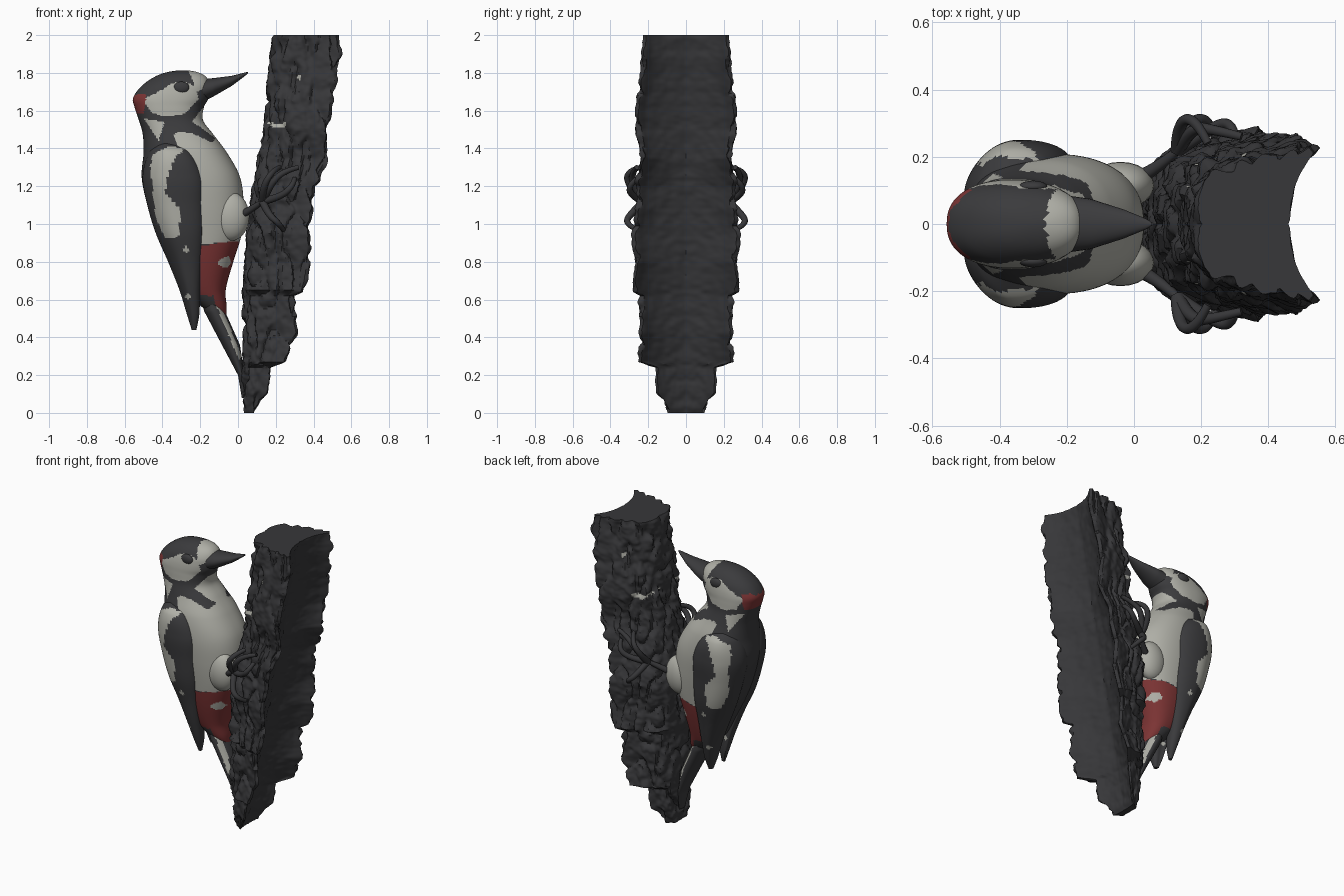
import bpy, bmesh, math
from mathutils import Vector, noise

cube = bpy.data.objects.get("Cube")
if cube:
    bpy.data.objects.remove(cube)


def material(name, rgb):
    m = bpy.data.materials.new(name)
    m.use_nodes = True
    m.diffuse_color = (*rgb, 1)
    m.node_tree.nodes["Principled BSDF"].inputs["Base Color"].default_value = (*rgb, 1)
    return m


black = material("black feathers", (.043, .043, .046))
white = material("off white feathers", (.43, .43, .385))
red = material("dull red feathers", (.2, .034, .034))
bark = material("dark bark", (.038, .038, .041))
BLACK, WHITE, RED = range(3)
plumage = [black, white, red]


def sample(rows, t, smooth):
    """Interpolate the cross-section sizes at height t."""
    i = 0
    while i < len(rows) - 2 and t > rows[i + 1][0]:
        i += 1
    a, b = rows[i], rows[i + 1]
    before, after = rows[max(i - 1, 0)], rows[min(i + 2, len(rows) - 1)]
    h = b[0] - a[0]
    f = (t - a[0]) / h
    out = []
    for k in range(1, len(a)):
        if smooth:
            ma = (b[k] - before[k]) / (b[0] - before[0]) * h
            mb = (after[k] - a[k]) / (after[0] - a[0]) * h
            out.append((2*f**3 - 3*f*f + 1) * a[k] + (f**3 - 2*f*f + f) * ma
                       + (3*f*f - 2*f**3) * b[k] + (f**3 - f*f) * mb)
        else:
            out.append(a[k] + (b[k] - a[k]) * f)
    return out


def oval(n, power=1):
    pts = []
    for k in range(n):
        c, s = math.cos(math.tau * k / n), math.sin(math.tau * k / n)
        pts.append((math.copysign(abs(c)**power, c), math.copysign(abs(s)**power, s)))
    return pts


def resample(pts, n):
    """Spread n points evenly round a closed outline."""
    pts = [Vector(p) for p in pts]
    edges = [(p, pts[(i + 1) % len(pts)]) for i, p in enumerate(pts)]
    total = sum((b - a).length for a, b in edges)
    out = []
    for k in range(n):
        d = total * k / n
        for a, b in edges:
            if d <= (b - a).length:
                break
            d -= (b - a).length
        out.append(tuple(a.lerp(b, min(d / (b - a).length, 1))))
    return out


def inside(x, z, poly):
    hit = False
    for (ax, az), (bx, bz) in zip(poly, poly[1:] + poly[:1]):
        if (az > z) != (bz > z) and x < ax + (bx - ax) * (z - az) / (bz - az):
            hit = not hit
    return hit


def loft(name, rows, section, steps, mats, patches=(), smooth=True, along_x=False,
         rough=None, mirror=False):
    """Skin rows of (height, low x, high x, half width, optional y centre)."""
    rows = sorted(rows)
    bm = bmesh.new()
    rings = []
    for j in range(steps + 1):
        t = rows[0][0] + (rows[-1][0] - rows[0][0]) * j / steps
        lo, hi, w, *yc = sample(rows, t, smooth)
        ring = []
        for u, v in section:
            x, y = (lo + hi) / 2 + u * (hi - lo) / 2, v * w + (yc[0] if yc else 0)
            p = Vector((t, y, x)) if along_x else Vector((x, y, t))
            if rough:
                p += rough(p, u, v)
            ring.append(bm.verts.new(p))
        rings.append(ring)
    n = len(section)
    for a, b in zip(rings, rings[1:]):
        for k in range(n):
            bm.faces.new((a[k], a[(k + 1) % n], b[(k + 1) % n], b[k]))
    bm.faces.new(rings[0][::-1])
    bm.faces.new(rings[-1])
    bmesh.ops.recalc_face_normals(bm, faces=bm.faces)
    # the last patch containing the face decides its colour
    for f in bm.faces:
        c = f.calc_center_median()
        z = c.z + .006 * noise.noise(c * 40)
        for colour, poly in patches:
            if inside(c.x, z, poly):
                f.material_index = colour
    finish(name, bm, mats, mirror)


def finish(name, bm, mats, mirror=False):
    me = bpy.data.meshes.new(name)
    bm.to_mesh(me)
    bm.free()
    for m in mats:
        me.materials.append(m)
    ob = bpy.data.objects.new(name, me)
    bpy.context.collection.objects.link(ob)
    if mirror:
        ob.modifiers.new("both sides", 'MIRROR').use_axis = (False, True, False)


def ball(name, centre, radii, mat):
    bm = bmesh.new()
    bmesh.ops.create_uvsphere(bm, u_segments=24, v_segments=14, radius=1)
    bmesh.ops.scale(bm, vec=radii, verts=bm.verts)
    bmesh.ops.translate(bm, vec=centre, verts=bm.verts)
    finish(name, bm, [mat], True)


def tube(name, pts, radius, mat):
    cu = bpy.data.curves.new(name, 'CURVE')
    cu.dimensions = '3D'
    cu.bevel_depth = radius
    cu.bevel_resolution = 3
    cu.use_fill_caps = True
    sp = cu.splines.new('NURBS')
    sp.points.add(len(pts) - 1)
    for i, p in enumerate(pts):
        sp.points[i].co = (*p, 1)
        sp.points[i].radius = 1 - .4 * i / (len(pts) - 1)
    sp.use_endpoint_u = True
    sp.order_u = 3
    cu.materials.append(mat)
    bpy.context.collection.objects.link(bpy.data.objects.new(name, cu))


# Trunk: a slab of cracked bark with a smooth hollow back
half = [(-1, 0), (-.97, .42), (-.77, .66), (-.45, .77), (.3, .91), (.9, 1), (1, .92),
        (.9, .6), (.8, .3), (.75, 0)]
outline = resample(half + [(u, -v) for u, v in half[-2:0:-1]], 130)


def bark_relief(p, u, v):
    q = Vector((p.x, abs(p.y), p.z))
    bump = noise.noise(q * 20) + .6 * noise.noise(q * 42)
    if u > .7 and abs(v) < .9:
        hollow = (1 - abs(v) / .9)**.6
        return Vector((hollow * (.08 + .19 * p.z - p.x) + .006 * bump, 0, 0))
    crack = min(abs(noise.noise(Vector((q.x * 11, q.y * 11, q.z * 5)))) * 5, 1) - .75
    return Vector((u, v, 0)).normalized() * (.024 * crack + .013 * bump)


trunk_rows = [
    (0, .04, .08, .09), (.1, .03, .15, .15), (.24, .03, .18, .165), (.27, .03, .25, .25),
    (.42, .025, .31, .24), (.62, .03, .31, .25), (.65, .03, .36, .29), (.8, .04, .385, .27),
    (.95, .05, .38, .285), (1.1, .07, .4, .26), (1.2, .085, .41, .26), (1.25, .095, .45, .265),
    (1.35, .115, .48, .235), (1.5, .14, .48, .265), (1.62, .15, .5, .265),
    (1.8, .165, .53, .24), (1.88, .175, .55, .235), (2, .19, .535, .225)]
loft("trunk", trunk_rows, outline, 200, [bark, white],
     [(1, [(.15, 1.545), (.19, 1.505), (.25, 1.51), (.26, 1.545), (.24, 1.535), (.2, 1.53)]),
      (1, [(.31, 1.78), (.33, 1.795), (.335, 1.745)])], smooth=False, rough=bark_relief)

# Body and head in one skin
body_rows = [
    (.5, -.1, -.06, .03), (.56, -.19, -.06, .08), (.65, -.28, -.065, .12),
    (.8, -.36, -.025, .16), (.95, -.43, .02, .185), (1.1, -.48, .03, .202),
    (1.25, -.51, .01, .208), (1.38, -.5, -.06, .193), (1.48, -.505, -.135, .158),
    (1.55, -.525, -.185, .137), (1.62, -.548, -.18, .132), (1.66, -.557, -.158, .13),
    (1.7, -.537, -.15, .124), (1.74, -.5, -.15, .112), (1.78, -.44, -.17, .084),
    (1.803, -.38, -.21, .05), (1.813, -.32, -.26, .015)]
breast = [(-.3, .88), (.1, .92), (.1, 1.5), (-.1, 1.64), (-.19, 1.61), (-.24, 1.55),
          (-.34, 1.47), (-.28, 1.3)]
vent = [(-.25, .63), (-.13, .62), (-.1, .48), (.1, .48), (.1, .92), (-.25, .88)]
vent_spot = [(-.11, .79), (-.07, .765), (-.035, .79), (-.05, .83), (-.09, .82)]
chest_stripe = [(-.4, 1.49), (-.38, 1.56), (-.28, 1.56), (-.2, 1.515), (-.12, 1.455),
                (-.135, 1.43), (-.24, 1.48), (-.34, 1.49)]
neck_patch = [(-.5, 1.56), (-.39, 1.54), (-.42, 1.44)]
cheek = [(-.5, 1.66), (-.46, 1.59), (-.38, 1.57), (-.28, 1.585), (-.21, 1.66),
         (-.22, 1.72), (-.27, 1.75), (-.34, 1.75), (-.42, 1.7)]
forehead = [(-.275, 1.84), (-.1, 1.84), (-.1, 1.75), (-.22, 1.7), (-.24, 1.76)]
nape = [(-.6, 1.585), (-.5, 1.585), (-.485, 1.685), (-.52, 1.69), (-.6, 1.66)]
loft("body", body_rows, oval(128, .86), 190, plumage,
     [(WHITE, breast), (BLACK, chest_stripe), (WHITE, neck_patch), (RED, vent),
      (WHITE, vent_spot), (WHITE, cheek), (WHITE, forehead), (RED, nape)])

# Folded wings curving in over the back, with a pale shoulder panel
wing_rows = [
    (1.44, -.41, -.34, .02, .13), (1.38, -.47, -.25, .07, .155), (1.25, -.505, -.185, .09, .16),
    (1.1, -.48, -.18, .085, .155), (.95, -.435, -.18, .08, .145), (.8, -.37, -.19, .07, .12),
    (.65, -.31, -.2, .055, .1), (.52, -.27, -.205, .035, .08), (.44, -.245, -.22, .012, .07)]
wing_section = [(u, v - .8 * min(u, 0)**2) for u, v in oval(72, .86)]
panel = [(-.45, 1.37), (-.37, 1.41), (-.28, 1.4), (-.335, 1.35), (-.375, 1.24), (-.385, 1.16),
         (-.33, 1.11), (-.305, 1.06), (-.315, .93), (-.385, .925), (-.435, 1.03), (-.465, 1.3)]
flecks = [(WHITE, [(x - .018, z), (x, z - .018), (x + .018, z), (x, z + .018)])
          for x, z in ((-.275, .865), (-.265, .615))]
loft("wings", wing_rows, wing_section, 130, plumage, [(WHITE, panel)] + flecks, mirror=True)

# Bill, eyes, tail
loft("bill", [(-.2, 1.64, 1.768, .085), (-.13, 1.675, 1.772, .075), (-.03, 1.733, 1.785, .043),
              (.04, 1.786, 1.803, .014), (.053, 1.797, 1.806, .004)],
     oval(28), 30, [black], smooth=False, along_x=True)
ball("eyes", (-.3, .111, 1.722), (.042, .018, .032), black)
loft("tail", [(.66, -.2, -.12, .08), (.54, -.18, -.07, .09), (.36, -.085, .01, .08),
              (.2, 0, .035, .06), (.08, .02, .04, .03)], oval(40), 80, plumage,
     [(WHITE, [(-.145, .64), (-.12, .64), (.02, .3), (.005, .28)])], smooth=False)

# Thighs, legs and gripping toes
ball("thighs", (-.04, .115, 1.04), (.1, .07, .13), white)
grip = (.13, .22, 1.12)
limbs = {
    "leg": [(.02, .14, 1.05), (.09, .18, 1.09), grip],
    "long_toe": [grip, (.17, .29, 1.21), (.24, .28, 1.28), (.32, .26, 1.3)],
    "short_toe": [grip, (.13, .3, 1.19), (.18, .32, 1.28), (.22, .24, 1.3)],
    "side_toe": [grip, (.22, .28, 1.14), (.29, .31, 1.2), (.3, .26, 1.24)],
    "rear_toe": [grip, (.16, .3, 1.05), (.22, .32, 1), (.24, .26, .97)]}
for side, s in (("left", 1), ("right", -1)):
    for part, pts in limbs.items():
        tube(side + "_" + part, [(x, y * s, z) for x, y, z in pts], .021, bark)

# Smooth shading with crisp bark edges
bpy.ops.object.select_all(action='DESELECT')
for ob in bpy.context.collection.objects:
    if ob.type == 'MESH':
        ob.select_set(True)
        bpy.context.view_layer.objects.active = ob
bpy.ops.object.shade_smooth_by_angle(angle=math.radians(40))
